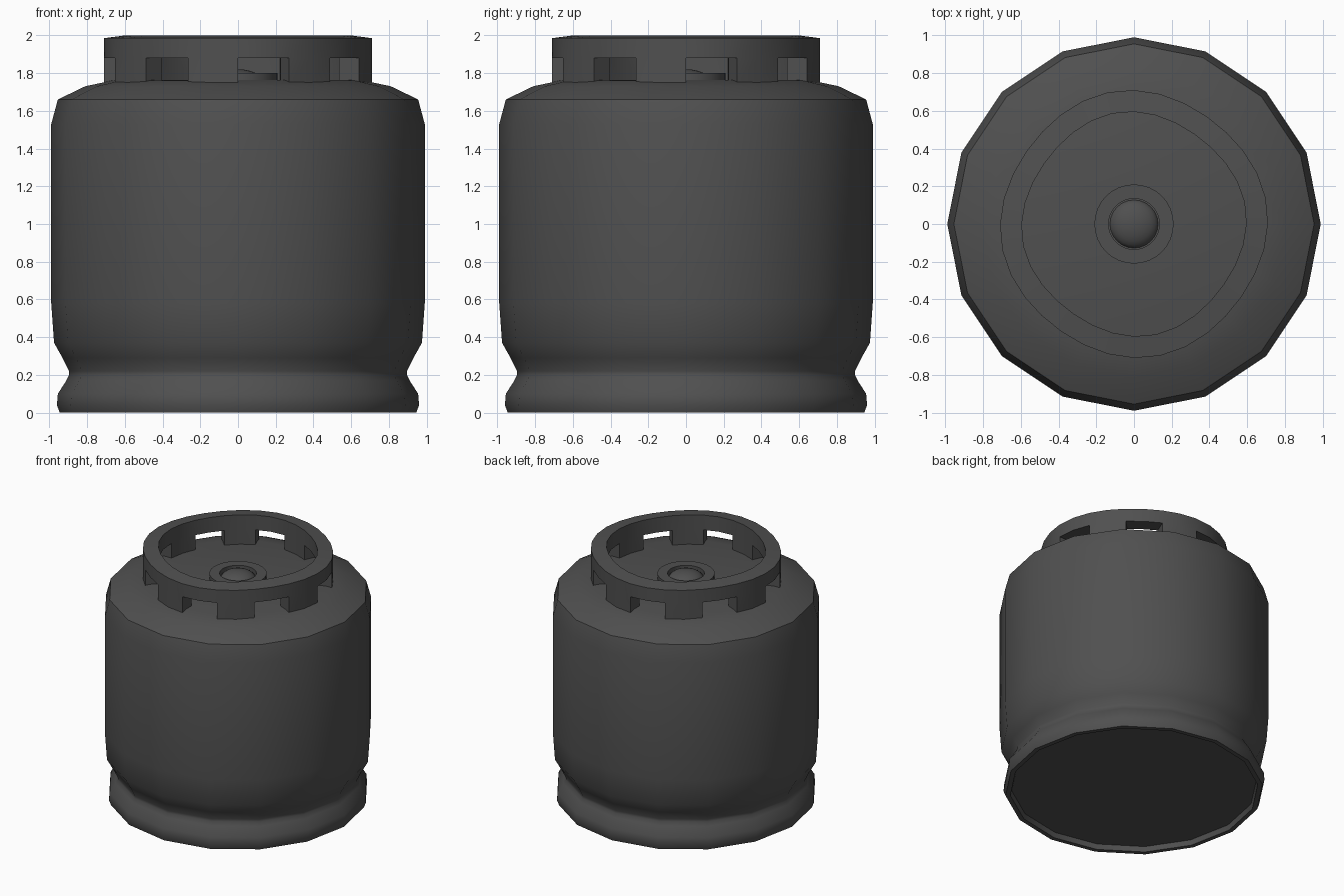
import bpy, bmesh
from math import sin, cos, pi, radians

cube = bpy.data.objects.get("Cube")
if cube:
    bpy.data.objects.remove(cube, do_unlink=True)

GREY = (0.08, 0.08, 0.08, 1)
mat = bpy.data.materials.new("dark grey metal")
mat.use_nodes = True
mat.diffuse_color = GREY
mat.node_tree.nodes["Principled BSDF"].inputs["Base Color"].default_value = GREY


def finish(bm, name, angle=30):
    bmesh.ops.remove_doubles(bm, verts=bm.verts, dist=1e-5)
    bmesh.ops.recalc_face_normals(bm, faces=bm.faces)
    me = bpy.data.meshes.new(name)
    bm.to_mesh(me)
    bm.free()
    me.materials.append(mat)
    ob = bpy.data.objects.new(name, me)
    bpy.context.collection.objects.link(ob)
    bpy.ops.object.select_all(action='DESELECT')
    ob.select_set(True)
    bpy.context.view_layer.objects.active = ob
    bpy.ops.object.shade_smooth_by_angle(angle=radians(angle))
    return ob


def lathe(name, profile, sides):
    """Spin a radius/height profile about the z axis."""
    bm = bmesh.new()
    verts = [bm.verts.new((r, 0, z)) for r, z in profile]
    edges = [bm.edges.new(pair) for pair in zip(verts, verts[1:])]
    bmesh.ops.spin(bm, geom=verts + edges, cent=(0, 0, 0), axis=(0, 0, 1),
                   angle=2 * pi, steps=sides, use_merge=True)
    return finish(bm, name)


# Tank with recessed base, foot rim, waist, straight wall and shallow dome
lathe("tank_body", [
    (0, 0.04), (0.9, 0.04), (0.91, 0), (0.945, 0), (0.96, 0.04), (0.955, 0.1),
    (0.91, 0.17), (0.895, 0.2), (0.895, 0.22), (0.93, 0.29), (0.975, 0.37),
    (0.99, 0.58), (0.99, 1.53), (0.955, 1.66), (0.81, 1.73), (0.66, 1.762),
    (0, 1.765)], 16)

# Valve seat with an open centre
lathe("valve_seat", [(0.21, 1.755), (0.21, 1.8), (0.135, 1.8), (0.135, 1.755)], 32)

# Rounded valve in the seat
bm = bmesh.new()
bmesh.ops.create_uvsphere(bm, u_segments=24, v_segments=12, radius=0.13)
for v in bm.verts:
    v.co.z = 1.755 + v.co.z * 0.5
finish(bm, "valve_dome")

# Handle collar: continuous band carried on eight posts
SEGMENTS = 32
FOOT, SLOT, TOP = 1.75, 1.88, 1.985
bm = bmesh.new()


def point(i, inner, z):
    a = 2 * pi * i / SEGMENTS - pi / 2
    r = (0.585 if inner else 0.70) + 0.012 * cos(4 * (a - radians(8)))
    return bm.verts.new((r * cos(a), r * sin(a), z + (0.015 if inner and z == TOP else 0)))


def quad(*corners):
    bm.faces.new([point(*c) for c in corners])


for i in range(SEGMENTS):
    j = i + 1
    is_post = (i // 2) % 2 == 1
    for inner in (False, True):
        quad((i, inner, SLOT), (j, inner, SLOT), (j, inner, TOP), (i, inner, TOP))
        if is_post:
            quad((i, inner, FOOT), (j, inner, FOOT), (j, inner, SLOT), (i, inner, SLOT))
    low = FOOT if is_post else SLOT
    for z in (TOP, low):
        quad((i, False, z), (j, False, z), (j, True, z), (i, True, z))
    if i % 2 == 0:  # post side walls
        quad((i, False, FOOT), (i, True, FOOT), (i, True, SLOT), (i, False, SLOT))
finish(bm, "handle_collar")
